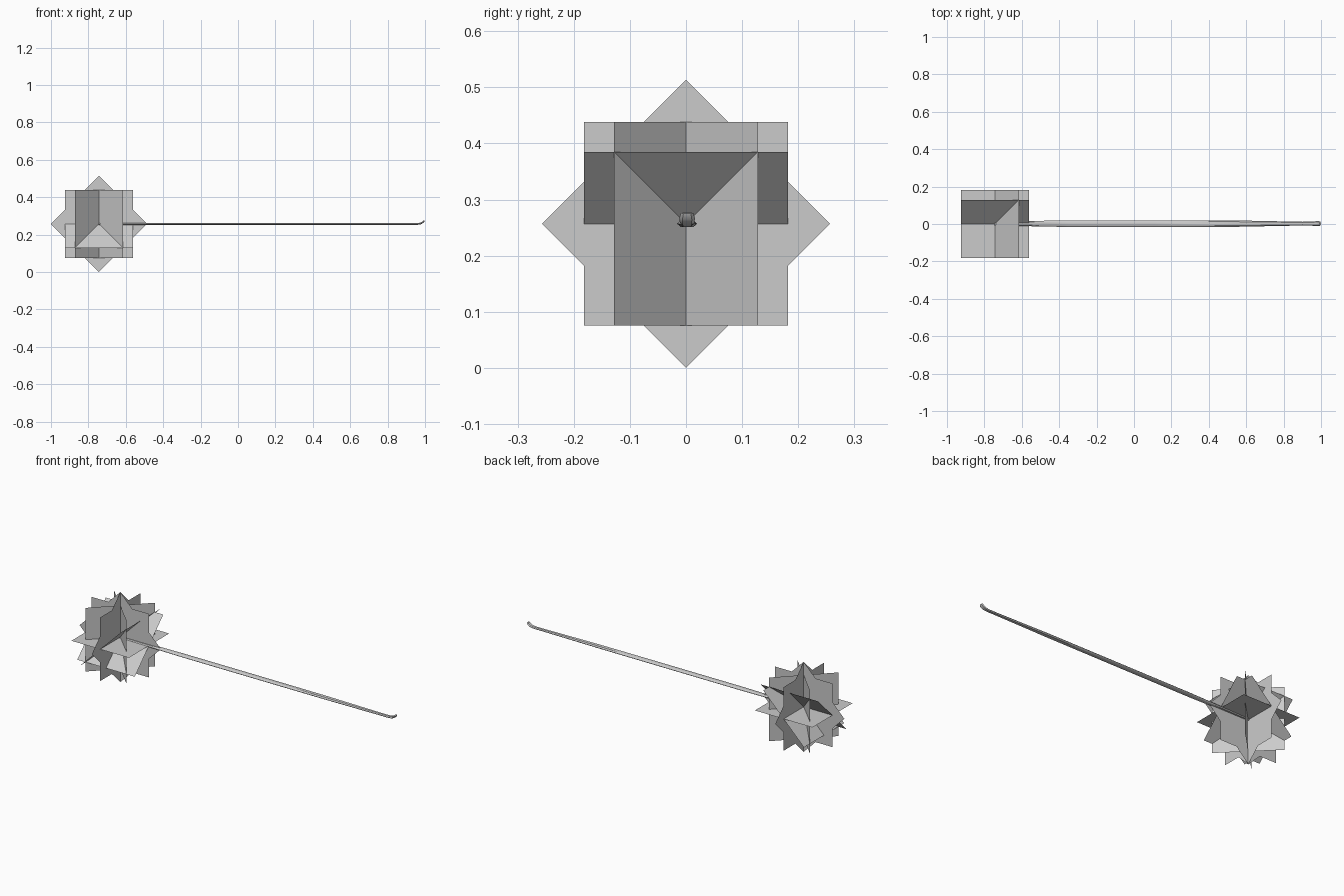
import bpy, bmesh
from math import sin, cos, pi, radians
from mathutils import Vector, Matrix

if "Cube" in bpy.data.objects:
    bpy.data.objects.remove(bpy.data.objects["Cube"])

H = 0.1815                      # half side of a petal card
TIP = H * 2 ** 0.5              # diamond tip radius
CENTRE = Vector((1 * -1 + TIP, 0, TIP))


def finish(name, bm):
    mesh = bpy.data.meshes.new(name)
    bm.to_mesh(mesh)
    bm.free()
    ob = bpy.data.objects.new(name, mesh)
    bpy.context.collection.objects.link(ob)
    return ob


def card(name, u, v, star=False):
    """Flat card through the bloom centre, spanned by directions u and v."""
    u, v = Vector(u).normalized(), Vector(v).normalized()
    if star:    # square and diamond merged into an eight-pointed star
        inner = H / cos(pi / 8)
        pts = [(r * cos(k * pi / 8), r * sin(k * pi / 8))
               for k in range(16) for r in [TIP if k % 2 == 0 else inner]]
    else:
        pts = [(-H, -H), (H, -H), (H, H), (-H, H)]
    bm = bmesh.new()
    bm.faces.new([bm.verts.new(CENTRE + u * a + v * b) for a, b in pts])
    return finish(name, bm)


X, Y, Z = (1, 0, 0), (0, 1, 0), (0, 0, 1)

# Bloom: two upright stars and five crossing square cards
card("petal_star_front", X, Z, True)
card("petal_star_side", Y, Z, True)
card("petal_flat", X, Y)
card("petal_upright_a", (1, 1, 0), Z)
card("petal_upright_b", (1, -1, 0), Z)
card("petal_tilted_side", Y, (-1, 0, -1))
card("petal_tilted_front", X, (0, 1, 1))

# Stem: lofted hexagonal rod with an upturned end
# station: x, z, half width, half thickness, upward tilt in degrees
stations = [
    (-0.745, 0.257, 0.010, 0.005, 0),
    (-0.60, 0.257, 0.013, 0.005, 0),
    (-0.35, 0.257, 0.018, 0.006, 0),
    (0.10, 0.257, 0.018, 0.006, 0),
    (0.55, 0.257, 0.017, 0.006, 0),
    (0.90, 0.256, 0.010, 0.005, 0),
    (0.95, 0.256, 0.011, 0.005, 8),
    (0.975, 0.259, 0.013, 0.005, 28),
    (0.990, 0.267, 0.014, 0.005, 55),
    (0.995, 0.276, 0.011, 0.004, 75),
]
section = [(1, 0), (0.6, 1), (-0.6, 1), (-1, 0), (-0.6, -1), (0.6, -1)]
bm = bmesh.new()
rings = []
for x, z, w, t, tilt in stations:
    a = radians(tilt)
    rings.append([bm.verts.new((x - sin(a) * t * q, 0.002 + w * p, z + cos(a) * t * q))
                  for p, q in section])
for r0, r1 in zip(rings, rings[1:]):
    for i in range(6):
        j = (i + 1) % 6
        bm.faces.new((r0[i], r0[j], r1[j], r1[i]))
bm.faces.new(rings[0])
bm.faces.new(rings[-1])
bmesh.ops.recalc_face_normals(bm, faces=bm.faces)
stem = finish("stem", bm)
bpy.context.view_layer.objects.active = stem
stem.select_set(True)
bpy.ops.object.shade_smooth_by_angle(angle=radians(40))
